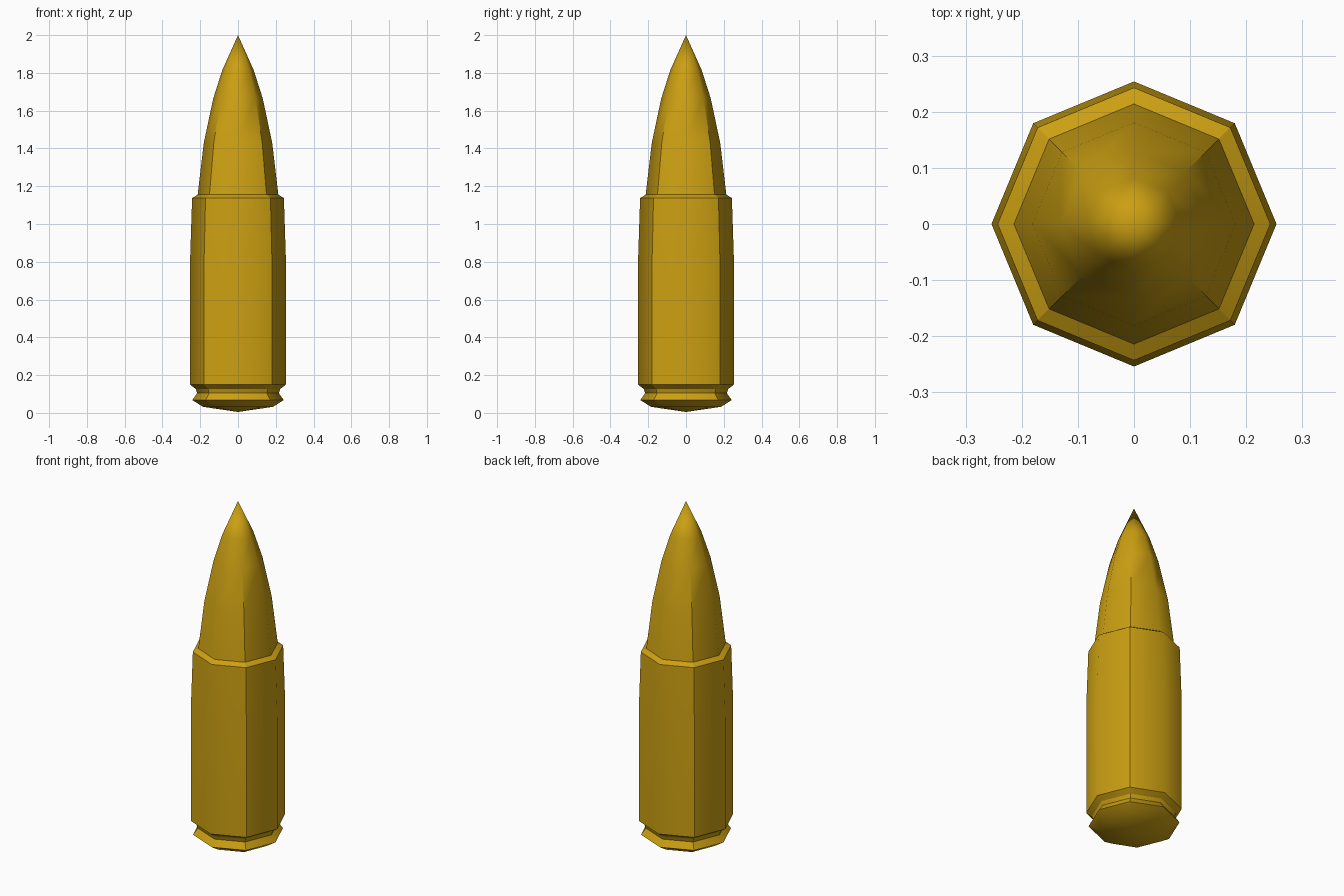
import bpy, bmesh, math

if "Cube" in bpy.data.objects:
    bpy.data.objects.remove(bpy.data.objects["Cube"])

SIDES = 8

brass = bpy.data.materials.new("brass")
brass.diffuse_color = (0.60, 0.35, 0.006, 1)
brass.use_nodes = True
brass.node_tree.nodes["Principled BSDF"].inputs["Base Color"].default_value = brass.diffuse_color


def lathe(name, profile, sharp_rings=(), smooth_above=9.0):
    """Turn an (r, z) profile into an eight-sided body; r = 0 gives a pole."""
    bm = bmesh.new()
    rings = []
    for r, z in profile:
        n = SIDES if r > 0 else 1
        rings.append([bm.verts.new((r * math.cos(math.tau * i / SIDES),
                                    r * math.sin(math.tau * i / SIDES), z))
                      for i in range(n)])
    for a, b in zip(rings, rings[1:]):
        for i in range(SIDES):
            j = (i + 1) % SIDES
            quad = [a[i % len(a)], a[j % len(a)], b[j % len(b)], b[i % len(b)]]
            bm.faces.new(list(dict.fromkeys(quad)))
    bmesh.ops.recalc_face_normals(bm, faces=bm.faces[:])
    for f in bm.faces:
        f.smooth = True
    # Creases run down the four diagonals and round the chosen rings
    for k, ring in enumerate(rings):
        if len(ring) == 1:
            continue
        for i in range(SIDES):
            if k in sharp_rings:
                bm.edges.get((ring[i], ring[(i + 1) % SIDES])).smooth = False
            if i % 2 and k + 1 < len(rings) and len(rings[k + 1]) > 1 \
                    and profile[k + 1][1] < smooth_above:
                bm.edges.get((ring[i], rings[k + 1][i])).smooth = False
    mesh = bpy.data.meshes.new(name)
    bm.to_mesh(mesh)
    bm.free()
    mesh.materials.append(brass)
    obj = bpy.data.objects.new(name, mesh)
    bpy.context.collection.objects.link(obj)
    return obj


# Cartridge case: domed base, rim, extractor groove, tapering wall, shoulder
lathe("case", [(0, 0.005), (0.185, 0.032), (0.242, 0.068), (0.216, 0.105),
               (0.224, 0.127), (0.254, 0.15), (0.254, 0.80), (0.243, 1.137),
               (0.214, 1.155)], sharp_rings=(2, 3, 4, 5, 7))

# Pointed bullet, curving in to the tip
lathe("bullet", [(0.214, 1.152), (0.181, 1.43), (0.131, 1.665),
                 (0.083, 1.815), (0, 2.0)], sharp_rings=(0,), smooth_above=1.75)
